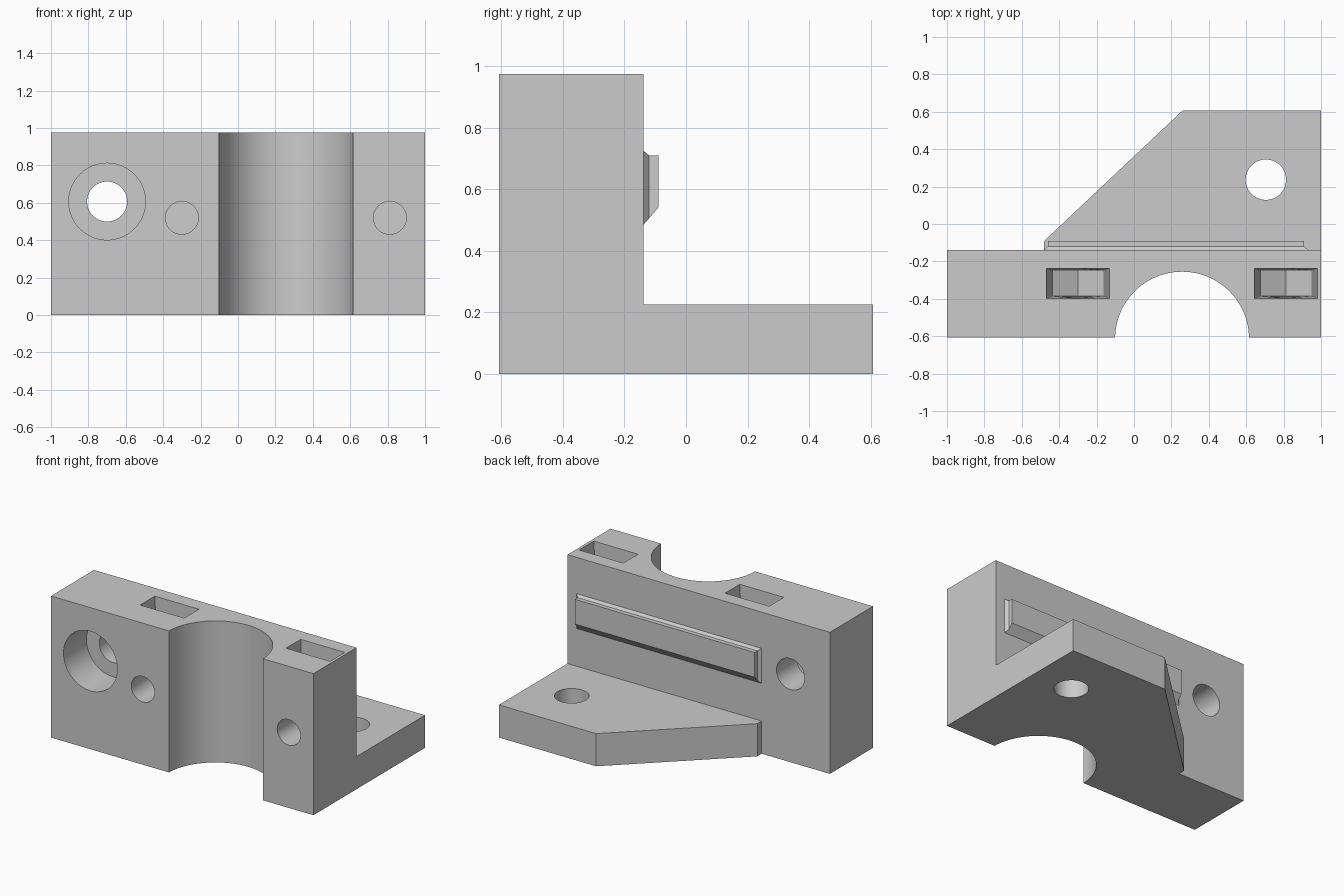
import bpy, bmesh
from math import pi, sin, cos
from mathutils import Vector

cube = bpy.data.objects.get("Cube")
if cube:
    bpy.data.objects.remove(cube, do_unlink=True)

grey = bpy.data.materials.new("light grey")
grey.use_nodes = True
grey.diffuse_color = (0.6, 0.6, 0.6, 1)
grey.node_tree.nodes["Principled BSDF"].inputs["Base Color"].default_value = (0.6, 0.6, 0.6, 1)


def loft(name, rings):
    """Closed solid through a series of point rings of equal length."""
    bm = bmesh.new()
    loops = [[bm.verts.new(p) for p in ring] for ring in rings]
    n = len(loops[0])
    for a, b in zip(loops, loops[1:]):
        for i in range(n):
            j = (i + 1) % n
            bm.faces.new((a[i], a[j], b[j], b[i]))
    bm.faces.new(loops[0])
    bm.faces.new(loops[-1])
    bmesh.ops.recalc_face_normals(bm, faces=bm.faces)
    mesh = bpy.data.meshes.new(name)
    bm.to_mesh(mesh)
    bm.free()
    mesh.materials.append(grey)
    obj = bpy.data.objects.new(name, mesh)
    bpy.context.collection.objects.link(obj)
    return obj


def prism_z(name, outline, z0, z1):
    return loft(name, [[(x, y, z) for x, y in outline] for z in (z0, z1)])


def circle(cx, cy, r, n=64):
    return [(cx + r * cos(2 * pi * i / n), cy + r * sin(2 * pi * i / n)) for i in range(n)]


def bore_y(name, x, z, r, y0, y1):
    return loft(name, [[(px, y, pz) for px, pz in circle(x, z, r)] for y in (y0, y1)])


def apply(target, tool, operation):
    mod = target.modifiers.new(operation.lower(), "BOOLEAN")
    mod.operation = operation
    mod.solver = "EXACT"
    mod.object = tool
    bpy.context.view_layer.objects.active = target
    bpy.ops.object.modifier_apply(modifier=mod.name)
    bpy.data.objects.remove(tool, do_unlink=True)


FRONT, BACK, END, TOP, FLOOR = -0.607, -0.138, 0.607, 0.975, 0.225

# Upright clamp block joined to the clipped-corner mounting plate
bracket = prism_z("bracket", [(-1, FRONT), (1, FRONT), (1, BACK), (-1, BACK)], 0, TOP)
plate = prism_z("plate", [(-0.48, BACK - 0.05), (1, BACK - 0.05), (1, END),
                          (0.26, END), (-0.48, -0.09)], 0, FLOOR)
apply(bracket, plate, "UNION")

# Half-round channel and vertical mounting hole
apply(bracket, prism_z("channel", circle(0.257, -0.613, 0.358, 96), -0.1, 1.1), "DIFFERENCE")
apply(bracket, prism_z("plate_hole", circle(0.705, 0.237, 0.108), -0.1, 0.4), "DIFFERENCE")

# Counterbored through hole
apply(bracket, bore_y("through_hole", -0.7, 0.607, 0.107, -0.8, 0), "DIFFERENCE")
apply(bracket, bore_y("counterbore", -0.7, 0.607, 0.205, -0.8, FRONT + 0.25), "DIFFERENCE")

# Screw holes, each ending in a tapered nut slot with a pointed floor
for x in (-0.3, 0.812):
    apply(bracket, bore_y("screw_hole", x, 0.52, 0.088, -0.8, -0.317), "DIFFERENCE")
    rings = []
    for w, depth, z, tip in ((0.168, 0.08, TOP, TOP), (0.136, 0.069, 0.442, 0.364)):
        rings.append([(x + sx * w, -0.317 + sy * depth, tip if sx == 0 else z)
                      for sx, sy in ((-1, -1), (0, -1), (1, -1), (1, 1), (0, 1), (-1, 1))])
    # Carry the mouth above the surface for a clean cut
    rings.insert(0, [Vector(p) + Vector((0, 0, 0.05)) for p in rings[0]])
    slot = loft("nut_slot", rings)
    bm = bmesh.new()
    bm.from_mesh(slot.data)
    bmesh.ops.triangulate(bm, faces=[f for f in bm.faces if len(f.verts) > 4])
    floor = [f for f in bm.faces if all(v.co.z < 0.5 for v in f.verts)]
    bmesh.ops.delete(bm, geom=floor, context="FACES")
    low = sorted((v for v in bm.verts if v.co.z < 0.5), key=lambda v: (round(v.co.x, 3), v.co.y))
    for i in (0, 2):
        bm.faces.new((low[i], low[i + 1], low[i + 3], low[i + 2]))
    bmesh.ops.recalc_face_normals(bm, faces=bm.faces)
    bm.to_mesh(slot.data)
    bm.free()
    apply(bracket, slot, "DIFFERENCE")

# Raised locating rail with a flared root and sloped underside
rail = loft("rail", [[(x0, y, z0), (x1, y, z0), (x1, y, z1), (x0, y, z1)]
                     for y, x0, x1, z0, z1 in ((BACK - 0.02, -0.48, 0.93, 0.485, 0.725),
                                               (BACK, -0.48, 0.93, 0.485, 0.725),
                                               (-0.12, -0.46, 0.91, 0.505, 0.71),
                                               (-0.09, -0.46, 0.91, 0.54, 0.71))])
apply(bracket, rail, "UNION")

# Smooth bores, crisp edges
bpy.ops.object.select_all(action="DESELECT")
bracket.select_set(True)
bpy.context.view_layer.objects.active = bracket
bpy.ops.object.shade_smooth_by_angle(angle=pi / 9)
